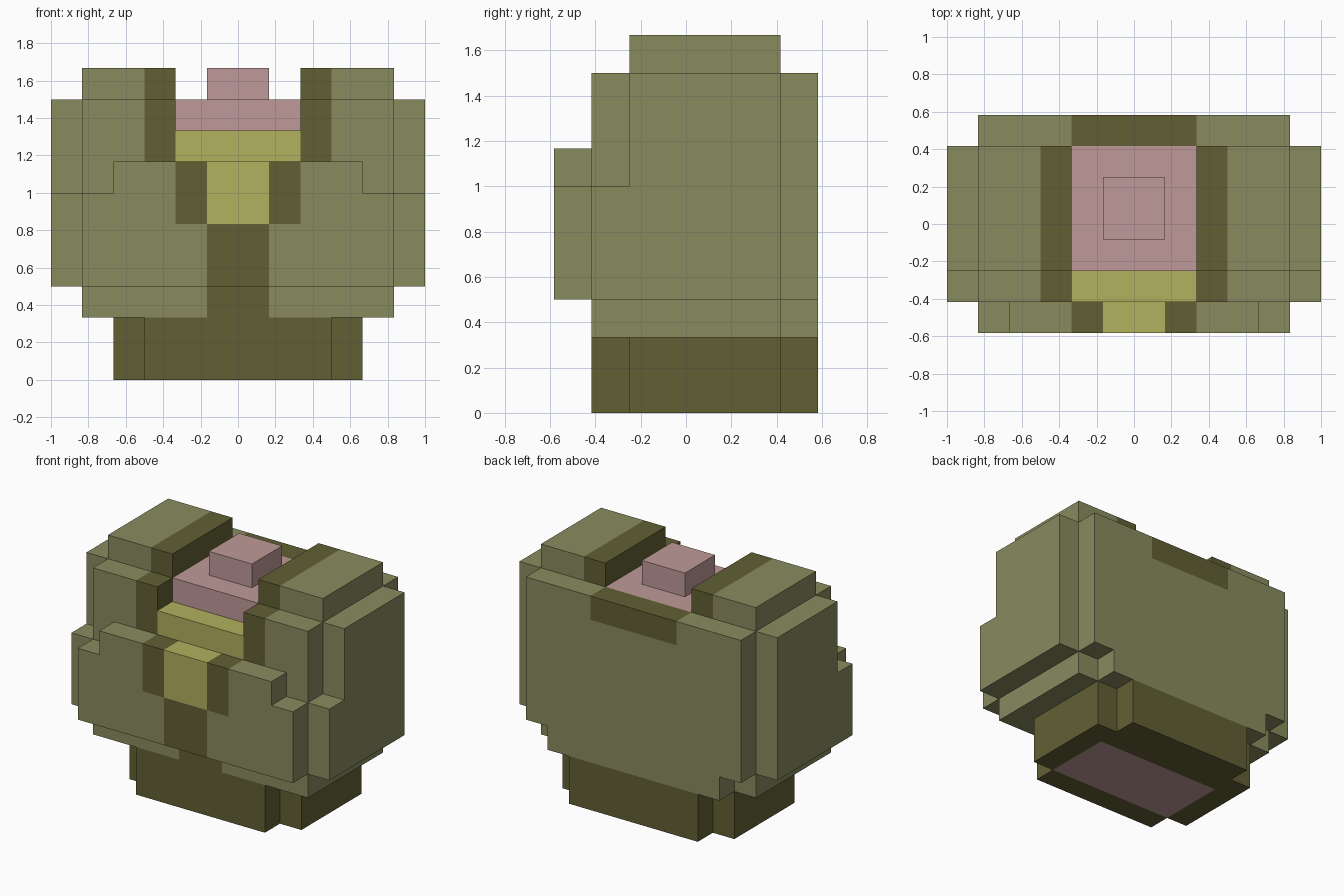
import bpy, bmesh
from mathutils import Vector

cube = bpy.data.objects.get("Cube")
if cube:
    bpy.data.objects.remove(cube, do_unlink=True)

U = 1 / 6                                # one block of the model
OLIVE, DARK, YELLOW, PINK = range(4)


def material(name, rgb):
    m = bpy.data.materials.new(name)
    lin = [((c / 255 + 0.055) / 1.055) ** 2.4 for c in rgb] + [1]
    m.diffuse_color = lin
    m.use_nodes = True
    bsdf = next(n for n in m.node_tree.nodes if n.type == 'BSDF_PRINCIPLED')
    bsdf.inputs["Base Color"].default_value = lin
    return m


MATS = [material("olive", (137, 139, 95)), material("dark_olive", (98, 96, 52)),
        material("yellow", (178, 177, 94)), material("dusty_pink", (190, 154, 152))]


def part(name, boxes, mirror=False):
    """Fuse boxes (colour, x0, x1, y0, y1, z0, z1 in blocks) into one clean shell.
    Later boxes recolour earlier ones; y runs from 0 (front) to 7 (back)."""
    cells = {}
    for col, x0, x1, y0, y1, z0, z1 in boxes:
        for x in range(x0, x1):
            for y in range(y0, y1):
                for z in range(z0, z1):
                    cells[(x, y, z)] = col
                    if mirror:
                        cells[(-1 - x, y, z)] = col
    bm = bmesh.new()
    for cell, col in cells.items():
        for axis in range(3):
            for side in (0, 1):
                step = list(cell)
                step[axis] += 2 * side - 1
                if tuple(step) in cells:
                    continue
                a, b = (axis + 1) % 3, (axis + 2) % 3
                ring = [(0, 0), (1, 0), (1, 1), (0, 1)]
                verts = []
                for da, db in (ring if side else ring[::-1]):
                    p = Vector(cell)
                    p[axis] += side
                    p[a] += da
                    p[b] += db
                    verts.append(bm.verts.new((p - Vector((0, 3.5, 0))) * U))
                bm.faces.new(verts).material_index = col
    bmesh.ops.remove_doubles(bm, verts=bm.verts, dist=0.001)
    bmesh.ops.dissolve_limit(bm, angle_limit=0.02, verts=bm.verts,
                             edges=bm.edges, delimit={'MATERIAL'})
    mesh = bpy.data.meshes.new(name)
    bm.to_mesh(mesh)
    bm.free()
    for m in MATS:
        mesh.materials.append(m)
    obj = bpy.data.objects.new(name, mesh)
    bpy.context.collection.objects.link(obj)
    return obj


# Foot, with a pink patch set into its underside
part("base", [(DARK, -4, 4, 2, 6, 0, 2), (DARK, -3, 3, 1, 7, 0, 2),
              (PINK, -3, 3, 2, 5, 0, 1)])

# Narrow rim under the body, dark stripe at the front
part("lower_rim", [(OLIVE, -5, 5, 1, 6, 2, 3), (OLIVE, -4, 4, 6, 7, 2, 3),
                   (DARK, -1, 1, 1, 2, 2, 3)])

# Main body with an open channel between two dark-edged shoulders and raised tops
part("body", [(OLIVE, 0, 5, 1, 6, 3, 7), (OLIVE, 3, 5, 1, 6, 7, 9),
              (OLIVE, 3, 5, 2, 6, 9, 10), (DARK, 2, 3, 1, 6, 7, 9),
              (DARK, 2, 3, 2, 6, 9, 10)], mirror=True)

# Side slabs, stepped back at the upper front
for name, x in (("left_side_slab", 5), ("right_side_slab", -6)):
    part(name, [(OLIVE, x, x + 1, 1, 6, 3, 6), (OLIVE, x, x + 1, 2, 6, 6, 9)])

# Back panel with a dark patch at the top
part("back_panel", [(OLIVE, -5, 5, 6, 7, 3, 9), (DARK, -2, 2, 6, 7, 8, 9)])

# Front panel with stripe, dark surround and yellow centre
part("front_panel", [(OLIVE, -5, 5, 0, 1, 3, 6), (OLIVE, -4, 4, 0, 1, 6, 7),
                     (DARK, -1, 1, 0, 1, 3, 5), (DARK, -2, 2, 0, 1, 5, 7),
                     (YELLOW, -1, 1, 0, 1, 5, 7)])

# Steps inside the channel
part("yellow_ledge", [(YELLOW, -2, 2, 1, 2, 7, 8)])
part("pink_platform", [(PINK, -2, 2, 2, 6, 7, 9)])
part("pink_knob", [(PINK, -1, 1, 3, 5, 9, 10)])
